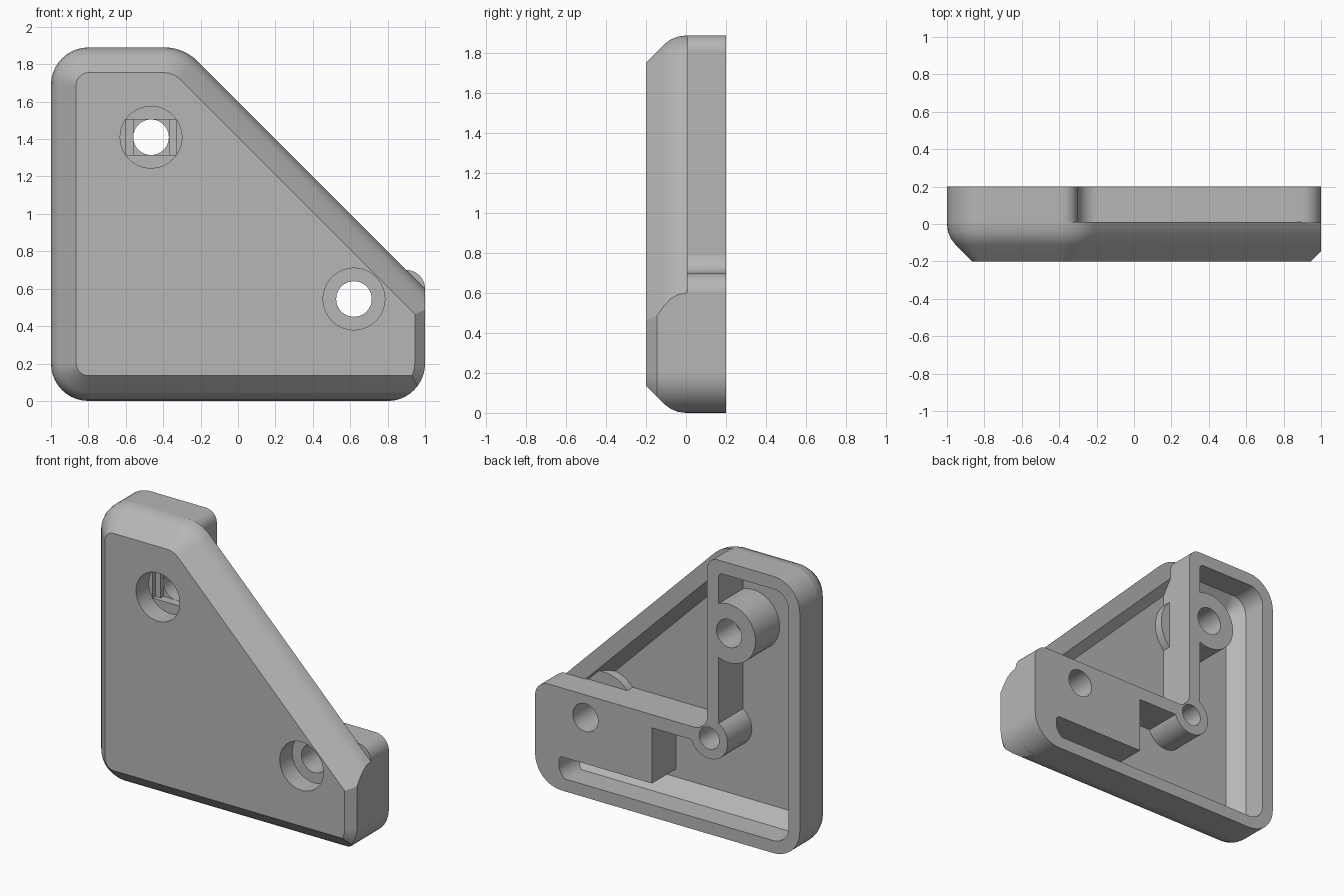
import bpy, bmesh, math
from mathutils import Vector

cube = bpy.data.objects.get("Cube")
if cube:
    bpy.data.objects.remove(cube, do_unlink=True)

grey = bpy.data.materials.new("plain grey")
grey.use_nodes = True
colour = (0.47, 0.47, 0.47, 1)
grey.diffuse_color = colour
grey.node_tree.nodes["Principled BSDF"].inputs["Base Color"].default_value = colour


def outline(corners, inset=0.0, steps=10):
    """Counter-clockwise (x, z, radius) corners -> inset outline with rounded corners."""
    pts = [Vector(c[:2]) for c in corners]
    n = len(pts)
    dirs = [(pts[(i + 1) % n] - pts[i]).normalized() for i in range(n)]
    result = []
    for i in range(n):
        a, b = dirs[i - 1], dirs[i]
        na, nb = Vector((-a.y, a.x)), Vector((-b.y, b.x))
        mitre = (na + nb) / (1 + na.dot(nb))
        v = pts[i] + mitre * inset
        radius = corners[i][2]
        if radius == 0:
            result.append(v)
            continue
        turn = math.atan2(a.x * b.y - a.y * b.x, a.dot(b))
        sign = 1 if turn > 0 else -1
        r = max(radius - sign * inset, 0.005)
        centre = v + mitre * r * sign
        start = -na * r * sign
        for k in range(steps + 1):
            t = turn * k / steps
            c, s = math.cos(t), math.sin(t)
            result.append(centre + Vector((start.x * c - start.y * s,
                                           start.x * s + start.y * c)))
    return result


def loft(name, layers):
    """Solid through (y, outline) layers, running front to back."""
    bm = bmesh.new()
    rings = [[bm.verts.new((p.x, y, p.y)) for p in pts] for y, pts in layers]
    bm.faces.new(rings[0])
    bm.faces.new(rings[-1][::-1])
    n = len(rings[0])
    for lo, hi in zip(rings, rings[1:]):
        for i in range(n):
            j = (i + 1) % n
            bm.faces.new((lo[i], hi[i], hi[j], lo[j]))
    bmesh.ops.recalc_face_normals(bm, faces=bm.faces)
    mesh = bpy.data.meshes.new(name)
    bm.to_mesh(mesh)
    bm.free()
    mesh.materials.append(grey)
    obj = bpy.data.objects.new(name, mesh)
    bpy.context.collection.objects.link(obj)
    return obj


def prism(name, corners, y0, y1):
    pts = outline(corners)
    return loft(name, [(y0, pts), (y1, pts)])


def cylinder(name, x, z, r, y0, y1, n=64):
    ring = [Vector((x + r * math.cos(math.tau * i / n),
                    z + r * math.sin(math.tau * i / n))) for i in range(n)]
    return loft(name, [(y0, ring), (y1, ring)])


def box(name, x, z, hx, hz, y0, y1):
    return prism(name, [(x - hx, z - hz, 0), (x + hx, z - hz, 0),
                        (x + hx, z + hz, 0), (x - hx, z + hz, 0)], y0, y1)


def combine(obj, other, operation, keep=False):
    mod = obj.modifiers.new("combine", 'BOOLEAN')
    mod.operation, mod.object, mod.solver = operation, other, 'EXACT'
    deps = bpy.context.evaluated_depsgraph_get()
    mesh = bpy.data.meshes.new_from_object(obj.evaluated_get(deps))
    obj.modifiers.clear()
    obj.data = mesh
    if not keep:
        bpy.data.objects.remove(other, do_unlink=True)


TOP, FRONT, BACK, RIM = 1.89, -0.2, 0.2, 0.01
FLOOR, WALL, OUT = -0.06, 0.085, 0.3
UPPER, LOWER = (-0.465, 1.41), (0.62, 0.545)

# Front shell: broad bevel rounding into the sides
tri = [(-1, 0, 0.2), (1.6, 0, 0), (-0.29, TOP, 0.25), (-1, TOP, 0.2)]
R = 0.157
profile = [(FRONT, 0.135)]
for deg in (45, 30, 15, 0):
    t = math.radians(deg)
    profile.append((-R * math.sin(t), R * (1 - math.cos(t))))
profile.append((RIM, 0))
body = loft("corner_bracket", [(y, outline(tri, d)) for y, d in profile])

# Right end: flat cut with a narrow bevel and a rounded lower corner
end = [(-1.5, -0.0005, 0), (1, -0.0005, 0.2), (1, 3, 0), (-1.5, 3, 0)]
trim = loft("end_trim", [(FRONT - 0.01, outline(end, 0.065)),
                         (FRONT + 0.055, outline(end)), (OUT, outline(end))])
combine(body, trim, 'INTERSECT')

# L-shaped rear frame
frame = prism("rear_frame", [(-1, 0, 0.2), (1, 0, 0.2), (1, 0.7, 0.1),
                             (-0.3, 0.7, 0.1), (-0.3, TOP, 0.08),
                             (-1, TOP, 0.2)], RIM - 0.005, BACK)
combine(body, frame, 'UNION')

# Hollow interior with a bevelled floor
hull = [(-1, 0, 0.2), (1, 0, 0.2), (1, 0.6, 0), (-0.29, TOP, 0.25), (-1, TOP, 0.2)]
hollow = loft("hollow", [(FLOOR, outline(hull, 0.175)), (0.03, outline(hull, WALL)),
                         (OUT, outline(hull, WALL))])

# Pocket inside the L, leaving the solid block and the screw posts
pocket = prism("pocket", [(-0.93, 0.07, 0), (0.82, 0.07, 0.1), (0.82, 0.23, 0.03),
                          (0.117, 0.23, 0), (0.117, 0.61, 0), (-0.387, 0.61, 0),
                          (-0.387, 1.803, 0.03), (-0.93, 1.803, 0)], -0.1, OUT + 0.1)
combine(pocket, hollow, 'INTERSECT', keep=True)
combine(pocket, cylinder("upper_post", *UPPER, 0.2, -1, 1), 'DIFFERENCE')
combine(pocket, cylinder("corner_post", -0.315, 0.655, 0.14, -1, 1), 'DIFFERENCE')

# Triangular recess behind the sloping edge, leaving the screw cups
recess = prism("recess", [(-0.3, 0.7, 0.1), (2, 0.7, 0), (2, 3, 0), (-0.3, 3, 0)],
               -0.1, OUT + 0.1)
combine(recess, hollow, 'INTERSECT')
for x, z in (UPPER, LOWER):
    combine(recess, cylinder("screw_cup", x, z, 0.235, -1, 0), 'DIFFERENCE')

for cutter in (pocket, recess):
    combine(body, cutter, 'DIFFERENCE')

# Screw holes with wide recesses at the front, and the blind corner hole
for x, z in (UPPER, LOWER):
    combine(body, cylinder("screw_recess", x, z, 0.165, -0.5, -0.065), 'DIFFERENCE')
    combine(body, cylinder("screw_hole", x, z, 0.095, -0.5, 0.5), 'DIFFERENCE')
combine(body, cylinder("corner_hole", -0.315, 0.655, 0.075, -0.03, 0.5), 'DIFFERENCE')

# Stepped seat in the upper screw recess
for half, depth in ((0.135, -0.035), (0.095, -0.005)):
    combine(body, box("seat_step", *UPPER, half, 0.095, -0.1, depth), 'DIFFERENCE')

# Smooth curved faces, crisp edges
bpy.ops.object.select_all(action='DESELECT')
body.select_set(True)
bpy.context.view_layer.objects.active = body
bpy.ops.object.shade_smooth_by_angle(angle=math.radians(28))
weighted = body.modifiers.new("even shading", 'WEIGHTED_NORMAL')
weighted.keep_sharp = True
